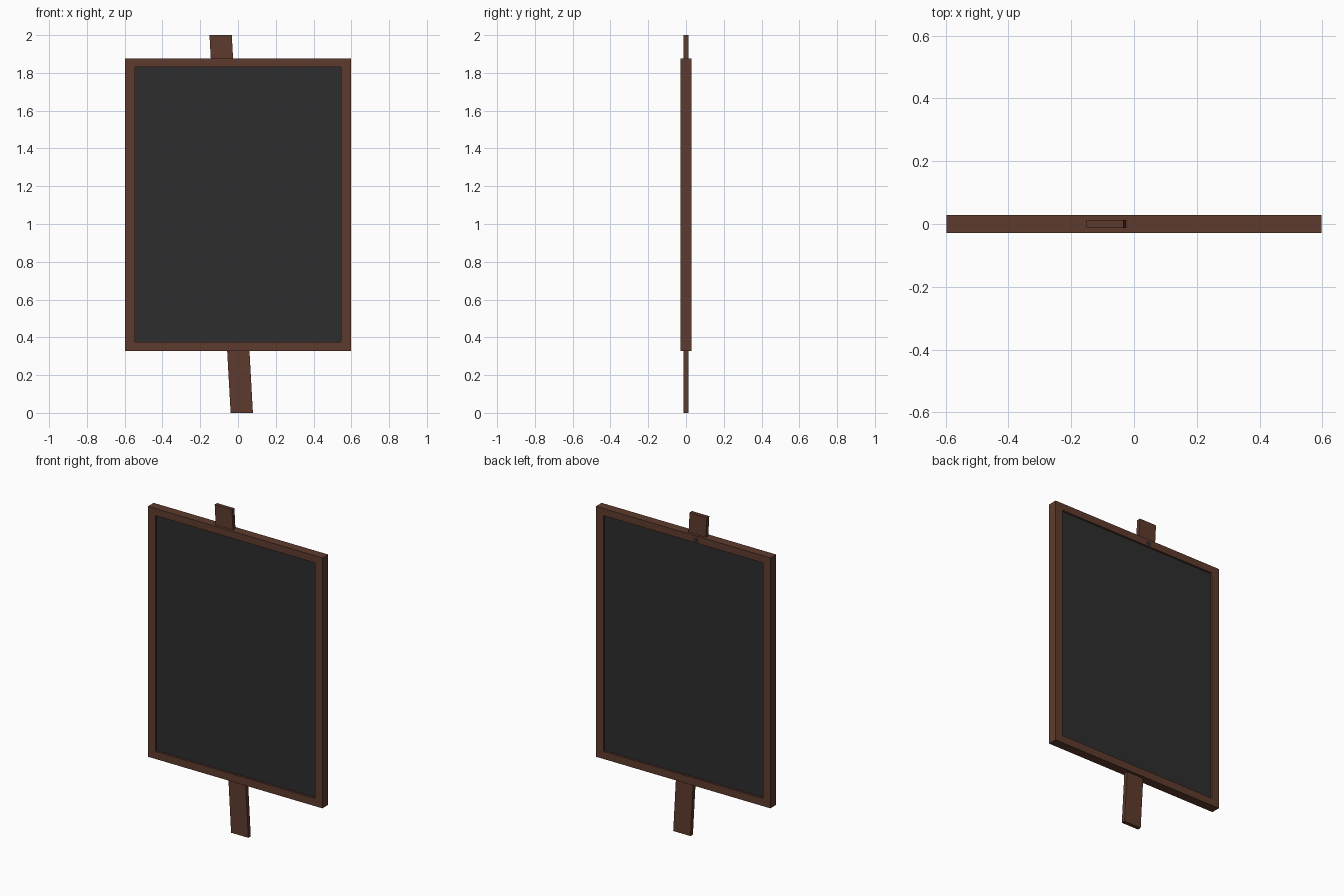
import bpy, bmesh, math
from mathutils import Matrix

if "Cube" in bpy.data.objects:
    bpy.data.objects.remove(bpy.data.objects["Cube"])


def material(name, rgb):
    m = bpy.data.materials.new(name)
    m.diffuse_color = (*rgb, 1)
    m.use_nodes = True
    m.node_tree.nodes["Principled BSDF"].inputs["Base Color"].default_value = m.diffuse_color
    return m


wood = material("brown_wood", (0.112, 0.044, 0.026))
slate = material("dark_slate", (0.027, 0.027, 0.027))


def add_object(name, bm, mat):
    bmesh.ops.recalc_face_normals(bm, faces=bm.faces)
    mesh = bpy.data.meshes.new(name)
    bm.to_mesh(mesh)
    bm.free()
    mesh.materials.append(mat)
    ob = bpy.data.objects.new(name, mesh)
    bpy.context.collection.objects.link(ob)
    return ob


def prism(name, outline, y0, y1, mat):
    """Extrude an x-z outline from y0 to y1."""
    bm = bmesh.new()
    face = bm.faces.new([bm.verts.new((x, y0, z)) for x, z in outline])
    ext = bmesh.ops.extrude_face_region(bm, geom=[face])["geom"]
    verts = [g for g in ext if isinstance(g, bmesh.types.BMVert)]
    bmesh.ops.translate(bm, verts=verts, vec=(0, y1 - y0, 0))
    # keep both caps closed
    if not any(all(abs(v.co.y - y0) < 1e-6 for v in f.verts) for f in bm.faces):
        bm.faces.new([v for v in bm.verts if abs(v.co.y - y0) < 1e-6])
    return add_object(name, bm, mat)


def rect(hw, z0, z1):
    return [(-hw, z0), (hw, z0), (hw, z1), (-hw, z1)]


# Frame: four mitred rails, built as a ring of rectangular sections
outer, inner = rect(0.597, 0.327, 1.876), rect(0.546, 0.374, 1.832)
half = 0.028
bm = bmesh.new()
sections = [[bm.verts.new((x, y, z)) for (x, z), y in
             ((o, -half), (o, half), (i, half), (i, -half))]
            for o, i in zip(outer, inner)]
for k in range(4):
    a, b = sections[k], sections[(k + 1) % 4]
    for j in range(4):
        bm.faces.new((a[j], a[(j + 1) % 4], b[(j + 1) % 4], b[j]))
add_object("frame", bm, wood)

# Writing board, recessed on both sides
prism("board", rect(0.56, 0.36, 1.845), -0.016, 0.016, slate)

# Slightly leaning post that runs through the frame
prism("post", [(-0.039, 0), (0.079, 0), (-0.033, 2), (-0.151, 2)],
      -0.012, 0.012, wood)

# Small dark hole mark on the back of the top rail
bm = bmesh.new()
bmesh.ops.create_cone(bm, cap_ends=True, segments=8, radius1=0.016,
                      radius2=0.016, depth=0.004,
                      matrix=Matrix.Translation((-0.087, half - 0.001, 1.85))
                      @ Matrix.Rotation(math.pi / 2, 4, 'X'))
add_object("hanging_hole", bm, slate)
